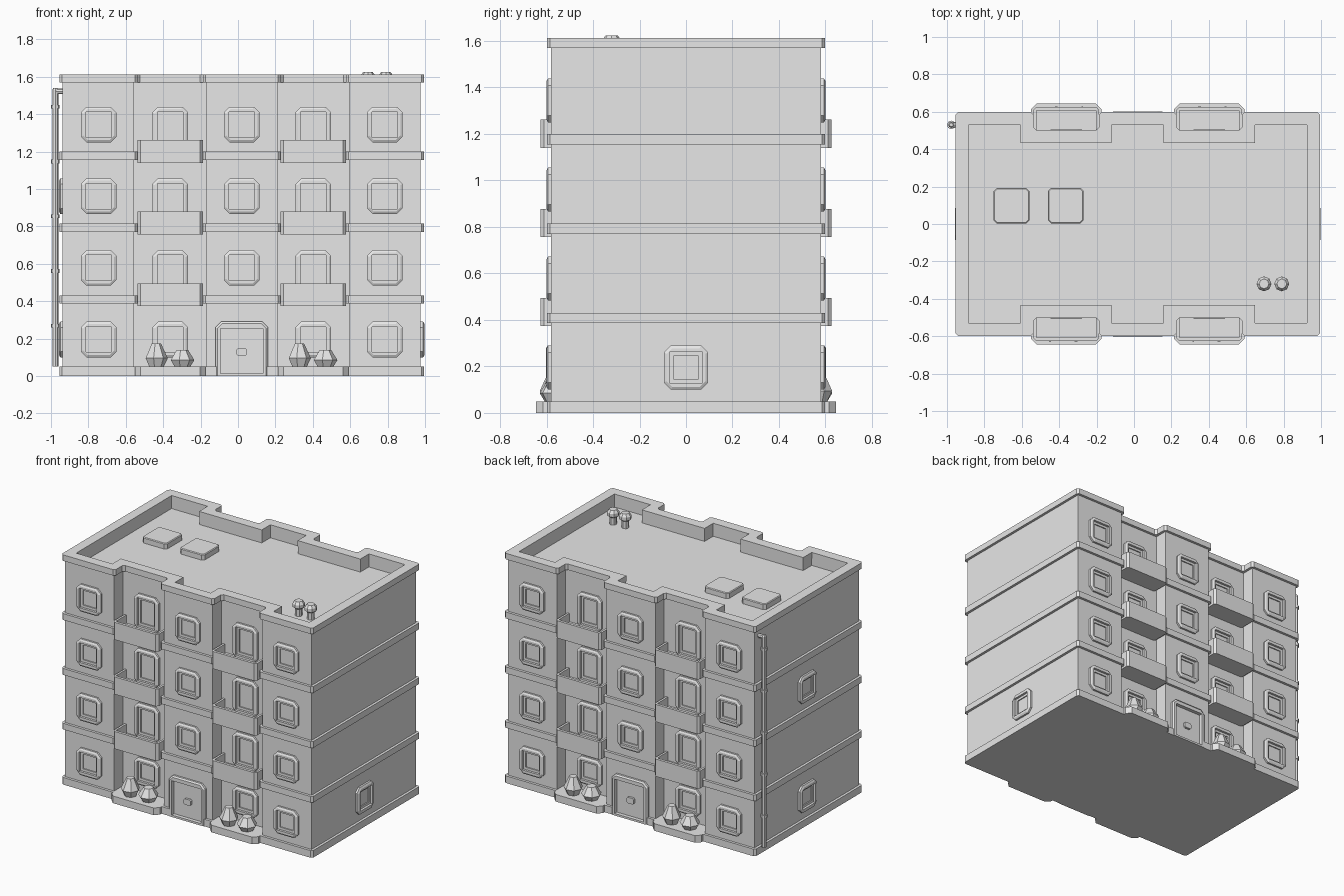
import bpy, bmesh
from math import pi, cos, sin
from mathutils import Matrix, Vector

cube = bpy.data.objects.get("Cube")
if cube:
    bpy.data.objects.remove(cube)

CX = 0.02                       # building axis; the drainpipe sits outside it
FLOORS = [0.195 + 0.383 * i for i in range(4)]
BAY, FRONT, RECESS, SIDE = 0.3825, 0.58, 0.485, 0.957

grey = bpy.data.materials.new("plaster grey")
grey.use_nodes = True
grey.diffuse_color = (0.8, 0.8, 0.8, 1)
grey.node_tree.nodes["Principled BSDF"].inputs["Base Color"].default_value = (0.8, 0.8, 0.8, 1)


def loft(loops, wrap=False):
    """Skin equal-length point loops; cap the ends unless wrapped round."""
    bm = bmesh.new()
    rows = [[bm.verts.new(p) for p in loop] for loop in loops]
    n = len(rows[0])
    for a, b in zip(rows, rows[1:] + ([rows[0]] if wrap else [])):
        for i in range(n):
            j = (i + 1) % n
            bm.faces.new((a[i], a[j], b[j], b[i]))
    if not wrap:
        bm.faces.new(rows[0][::-1])
        bm.faces.new(rows[-1])
    bmesh.ops.remove_doubles(bm, verts=bm.verts, dist=0.0002)
    bmesh.ops.recalc_face_normals(bm, faces=bm.faces)
    mesh = bpy.data.meshes.new("part")
    bm.to_mesh(mesh)
    bm.free()
    mesh.materials.append(grey)
    return mesh


def place(name, mesh, matrix=Matrix.Translation((CX, 0, 0))):
    obj = bpy.data.objects.new(name, mesh)
    bpy.context.collection.objects.link(obj)
    obj.matrix_world = matrix
    return obj


def facade(angle, u, dist, z):
    """Frame on a wall: x along it, -y outward, z up."""
    return (Matrix.Translation((CX, 0, 0)) @ Matrix.Rotation(angle, 4, 'Z')
            @ Matrix.Translation((u, -dist, z)))


def chamfer(points, cuts):
    out = []
    for i, p in enumerate(points):
        for q in (points[i - 1], points[(i + 1) % len(points)]):
            p, q = Vector(p), Vector(q)
            out.append(p + (q - p).normalized() * cuts[i])
    return out


def rect(x0, x1, y0, y1, low=0.0, high=0.0):
    return chamfer([(x0, y0), (x1, y0), (x1, y1), (x0, y1)], [low, low, high, high])


def plan(points, z):
    return [(p[0], p[1], z) for p in points]


def upright(points, d):
    return [(p[0], -d, p[1]) for p in points]


def outline(off, cut=0.0):
    """Footprint with two recessed bays on each long side, grown by off."""
    y, r, a, b = FRONT + off, RECESS + off, BAY + 0.1925 - off, BAY - 0.1925 + off
    q = [(SIDE + off, y), (a, y), (a, r), (b, r), (b, y)]
    half = q + [(-px, py) for px, py in q[::-1]]
    pts = half + [(-px, -py) for px, py in half]
    return chamfer(pts, [cut] * len(pts))


def ring(points_list):
    return [(r * cos(2 * pi * i / n), r * sin(2 * pi * i / n), z)
            for r, z, n in [points_list] for i in range(n)]


def turned(profile, sides):
    return loft([ring((r, z, sides)) for r, z in profile])


def framed(h, v):
    """Stepped frame with chamfered corners and a sunken pane."""
    steps = [(0, 0.03, -0.004), (0, 0.03, 0.013), (0.012, 0.024, 0.02), (0.027, 0, 0.02),
             (0.027, 0, 0.004), (0.044, 0, 0.004), (0.044, 0, -0.02)]
    return loft([upright(rect(i - h, h - i, i - v, v - i, c, c), d) for i, c, d in steps])


def block(x0, x1, y0, y1, z0, z1):
    return loft([plan(rect(x0, x1, y0, y1), z) for z in (z0, z1)])


# Walls with parapet, sunken roof and floor bands
walls = place("walls", loft([plan(outline(o), z) for o, z in
                             [(0, 0), (0, 1.6), (-0.05, 1.6), (-0.05, 1.52)]]))
bands = []
for name, z0, z1, inner in [("base_band", 0, 0.05, -0.01), ("floor_band", 0.387, 0.43, -0.01),
                            ("floor_band", 0.77, 0.815, -0.01), ("floor_band", 1.155, 1.2, -0.01),
                            ("cornice", 1.57, 1.612, -0.051)]:
    bands.append(place(name, loft([plan(outline(o, c), z) for o, c, z in
                                   [(0.018, 0.014, z0), (0.018, 0.014, z1),
                                    (inner, 0, z1), (inner, 0, z0)]], wrap=True)))

# Shared parts
window = framed(0.095, 0.095)
balcony_door = framed(0.095, 0.125)
window_hole = block(-0.058, 0.058, -0.01, 0.03, -0.058, 0.058)
door_hole = block(-0.058, 0.058, -0.01, 0.03, -0.088, 0.088)
entrance_hole = block(-0.118, 0.118, -0.03, 0.03, 0.008, 0.262)
cutters = []


def opening(name, mesh, hole, matrix):
    place(name, mesh, matrix)
    cutters.append(place("cutter", hole, matrix))


# Entrance surround, leaves and handle
surround = loft([upright(rect(-h, h, lo, hi, 0, c), d) for h, lo, hi, c, d in
                 [(0.14, 0, 0.29, 0.03, -0.004), (0.14, 0, 0.29, 0.03, 0.014),
                  (0.13, 0, 0.28, 0.026, 0.022), (0.113, 0.014, 0.255, 0, 0.022),
                  (0.113, 0.014, 0.255, 0, -0.015)]])
leaf = loft([upright(rect(-0.046, 0.046, 0.02, 0.246), d) for d in (-0.02, -0.004)])
handle = loft([upright(rect(-0.027, 0.027, 0.108, 0.15, 0.008, 0.008), d) for d in (-0.01, 0.012)])

# Balcony: U-shaped parapet and slab; planted step below
u_plan = [(-0.175, -0.49), (-0.175, -0.61), (-0.16, -0.625), (0.16, -0.625), (0.175, -0.61),
          (0.175, -0.49), (0.16, -0.49), (0.16, -0.606), (-0.16, -0.606), (-0.16, -0.49)]
parapet = loft([plan(u_plan, z) for z in (-0.055, 0.067)])
slab = block(-0.165, 0.165, -0.615, -0.48, -0.055, -0.01)
step = loft([plan(rect(-0.188, 0.188, -0.645, -0.48, 0.03), z) for z in (0, 0.05)])
bush_tall = turned([(0.036, 0.04), (0.062, 0.095), (0.026, 0.173)], 7)
bush_low = turned([(0.038, 0.04), (0.066, 0.085), (0.032, 0.14)], 7)

# Both long facades
for turn in (0, pi):
    for i, z in enumerate(FLOORS):
        for u in (-0.765, 0, 0.765):
            if u or i:
                opening("window", window, window_hole, facade(turn, u, FRONT, z))
        for u in (-BAY, BAY):
            if i == 0:
                opening("window", window, window_hole, facade(turn, u, RECESS, z))
                place("planted_step", step, facade(turn, u, 0, 0))
                place("tall_bush", bush_tall, facade(turn, u - 0.075, 0.568, 0))
                place("low_bush", bush_low, facade(turn, u + 0.063, 0.565, 0))
            else:
                opening("balcony_door", balcony_door, door_hole, facade(turn, u, RECESS, z - 0.03))
                place("balcony_parapet", parapet, facade(turn, u, 0, z - 0.15))
                place("balcony_slab", slab, facade(turn, u, 0, z - 0.15))
    opening("entrance_surround", surround, entrance_hole, facade(turn, 0, FRONT, 0))
    for u in (-0.054, 0.054):
        place("door_leaf", leaf, facade(turn, u, FRONT, 0))
    place("door_handle", handle, facade(turn, 0, FRONT, 0))

# End wall windows
for angle, z in [(pi / 2, FLOORS[0]), (-pi / 2, FLOORS[0]), (-pi / 2, FLOORS[2])]:
    opening("end_window", window, window_hole, facade(angle, 0, SIDE, z))

# Cut the openings, then drop the cutters
bpy.ops.object.select_all(action='DESELECT')
holes = bpy.data.collections.new("cutters")
for c in cutters:
    holes.objects.link(c)
    c.hide_render = True
bpy.context.view_layer.update()
for target in (walls, bands[0]):
    mod = target.modifiers.new("openings", 'BOOLEAN')
    mod.operand_type = 'COLLECTION'
    mod.collection = holes
    mod.solver = 'EXACT'
    bpy.context.view_layer.objects.active = target
    bpy.ops.object.modifier_apply(modifier=mod.name)
for c in cutters:
    bpy.data.objects.remove(c)
bpy.data.collections.remove(holes)

# Roof hatches and vents
hatch = loft([plan(rect(-h, h, -h, h, c, c), z) for h, c, z in
              [(0.095, 0.016, 1.51), (0.095, 0.016, 1.555), (0.09, 0.014, 1.56)]])
for x in (-0.655, -0.365):
    place("roof_hatch", hatch, Matrix.Translation((x, 0.098, 0)))
vent = turned([(0.024, 1.51), (0.024, 1.57), (0.04, 1.582), (0.04, 1.605), (0.026, 1.624)], 8)
for x in (0.695, 0.79):
    place("roof_vent", vent, Matrix.Translation((x, -0.32, 0)))

# Drainpipe with top elbow and clamps
at_pipe = Matrix.Translation((-0.977, 0.53, 0))
place("drainpipe", turned([(0.016, 0.05), (0.016, 1.53), (0.01, 1.54)], 8), at_pipe)
place("drainpipe_elbow", turned([(0.015, 0), (0.015, 0.05)], 8),
      Matrix.Translation((-0.977, 0.53, 1.522)) @ Matrix.Rotation(pi / 2, 4, 'Y'))
clamp = turned([(0.023, -0.01), (0.023, 0.01)], 8)
for i in range(5):
    place("pipe_clamp", clamp, at_pipe @ Matrix.Translation((0, 0, 1.44 - 0.293 * i)))
